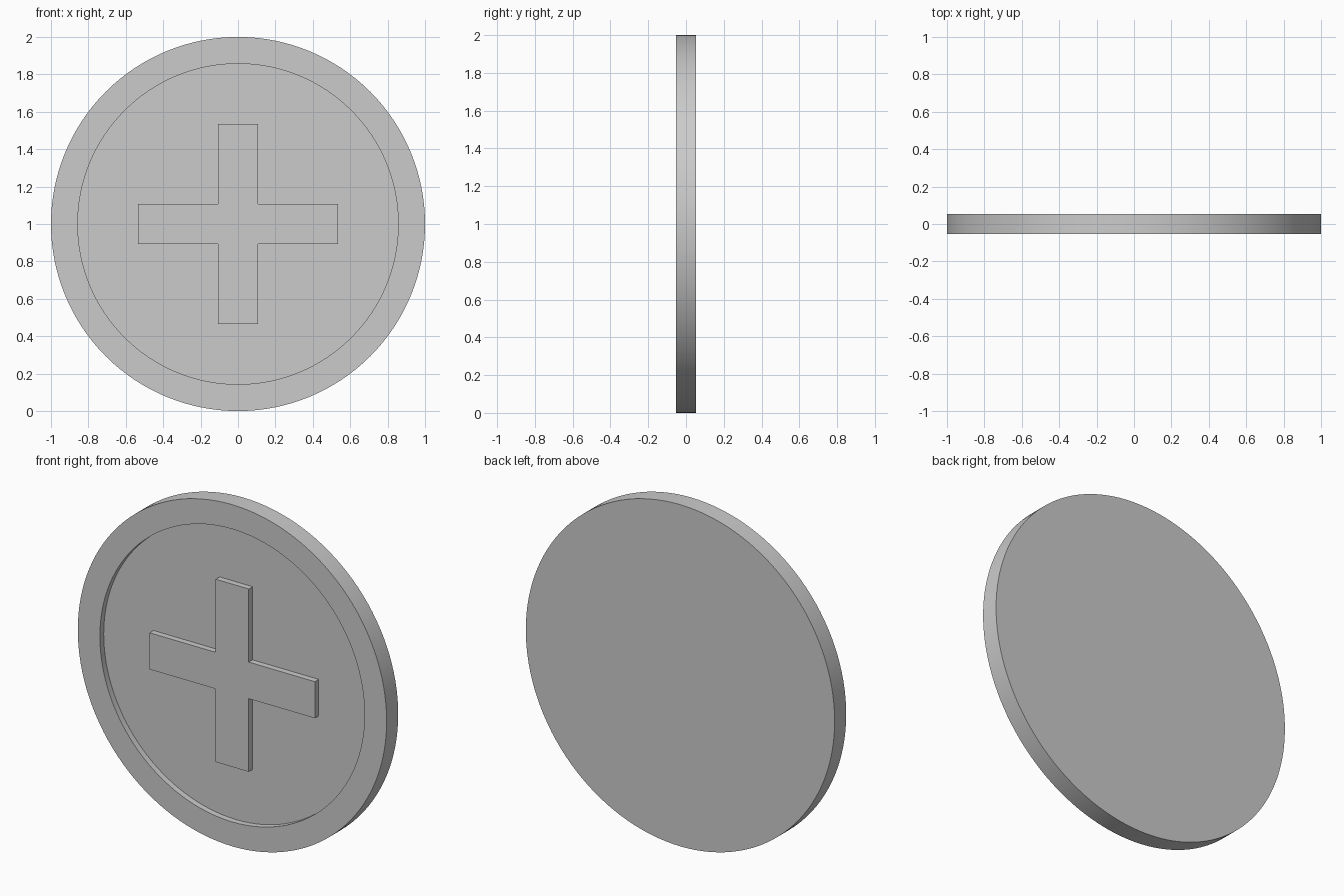
import bpy
import bmesh
from math import sin, cos, tau

cube = bpy.data.objects.get("Cube")
if cube:
    bpy.data.objects.remove(cube, do_unlink=True)

RADIUS, INNER = 1.0, 0.857
HALF = 0.0535           # half thickness of the disc
FLOOR = -0.018          # y of the recessed face
ARM, HALF_ARM = 0.535, 0.107
SIDES = 128

grey = bpy.data.materials.new("plain grey")
grey.use_nodes = True
grey.diffuse_color = (0.6, 0.6, 0.6, 1)
grey.node_tree.nodes["Principled BSDF"].inputs["Base Color"].default_value = (0.6, 0.6, 0.6, 1)


def make_object(name, bm):
    bmesh.ops.recalc_face_normals(bm, faces=bm.faces)
    mesh = bpy.data.meshes.new(name)
    bm.to_mesh(mesh)
    bm.free()
    mesh.materials.append(grey)
    obj = bpy.data.objects.new(name, mesh)
    bpy.context.collection.objects.link(obj)
    obj.location.z = RADIUS
    return obj


# Disc with raised rim: rings joined along a profile, capped at both ends
bm = bmesh.new()
profile = [(RADIUS, HALF), (RADIUS, -HALF), (INNER, -HALF), (INNER, FLOOR)]
rings = [[bm.verts.new((r * cos(tau * i / SIDES), y, r * sin(tau * i / SIDES)))
          for i in range(SIDES)] for r, y in profile]
for a, b in zip(rings, rings[1:]):
    for i in range(SIDES):
        j = (i + 1) % SIDES
        bm.faces.new((a[i], a[j], b[j], b[i]))
bm.faces.new(rings[0])
bm.faces.new(rings[-1])
disc = make_object("rimmed_disc", bm)

# Raised cross: one arm corner repeated by quarter turns, then extruded
bm = bmesh.new()
outline = []
for turn in range(4):
    c, s = ((1, 0), (0, 1), (-1, 0), (0, -1))[turn]
    for x, z in ((ARM, -HALF_ARM), (ARM, HALF_ARM), (HALF_ARM, HALF_ARM)):
        outline.append(bm.verts.new((x * c - z * s, -HALF, x * s + z * c)))
face = bm.faces.new(outline)
out = bmesh.ops.extrude_face_region(bm, geom=[face], use_keep_orig=True)
moved = [v for v in out["geom"] if isinstance(v, bmesh.types.BMVert)]
bmesh.ops.translate(bm, verts=moved, vec=(0, HALF + FLOOR + 0.002, 0))
make_object("raised_cross", bm)

# Smooth round walls, crisp edges
bpy.ops.object.select_all(action="DESELECT")
disc.select_set(True)
bpy.context.view_layer.objects.active = disc
bpy.ops.object.shade_smooth_by_angle(angle=0.5)
